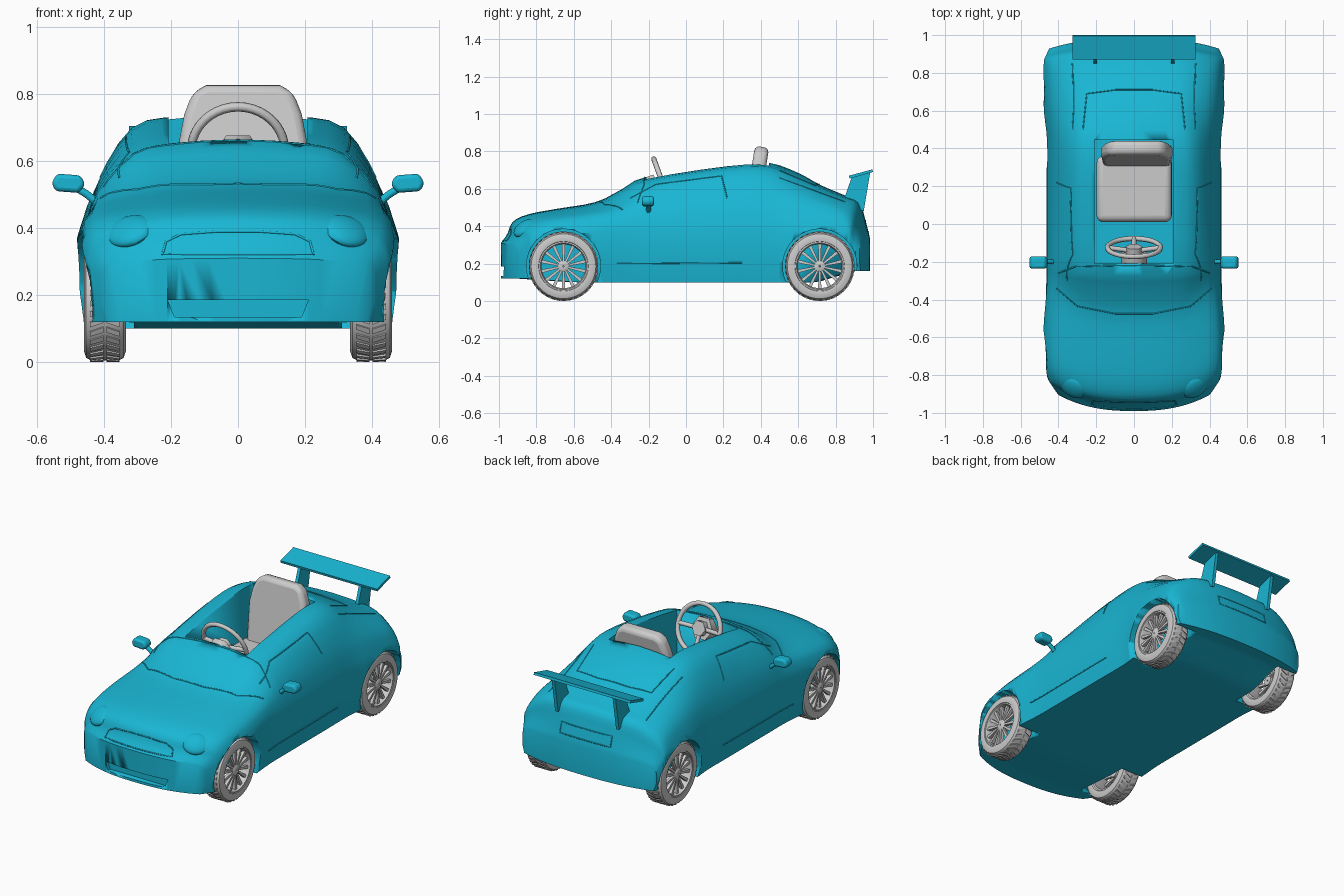
import bpy, bmesh, math
from mathutils import Vector, Matrix
from mathutils.bvhtree import BVHTree

if "Cube" in bpy.data.objects:
    bpy.data.objects.remove(bpy.data.objects["Cube"])

teal = bpy.data.materials.new("teal_paint")
teal.diffuse_color = (0.01, 0.47, 0.66, 1)
teal.use_nodes = True
teal.node_tree.nodes["Principled BSDF"].inputs["Base Color"].default_value = teal.diffuse_color


def add(name, me, mat=None, angle=35):
    ob = bpy.data.objects.new(name, me)
    bpy.context.collection.objects.link(ob)
    if mat:
        me.materials.append(mat)
    if angle:
        bpy.ops.object.select_all(action='DESELECT')
        bpy.context.view_layer.objects.active = ob
        ob.select_set(True)
        bpy.ops.object.shade_smooth_by_angle(angle=math.radians(angle))
    return ob


def mesh(name, verts, faces):
    bm = bmesh.new()
    vs = [bm.verts.new(v) for v in verts]
    for f in faces:
        bm.faces.new([vs[i] for i in f])
    bmesh.ops.remove_doubles(bm, verts=bm.verts, dist=1e-4)
    bmesh.ops.recalc_face_normals(bm, faces=bm.faces)
    me = bpy.data.meshes.new(name)
    bm.to_mesh(me)
    bm.free()
    return me


def prism(name, pts, axis, lo, hi, bevel=0, mat=None, segs=3):
    n = len(pts)
    v = [(t, a, b) if axis == 'x' else (a, t, b) for t in (lo, hi) for a, b in pts]
    f = [(i, (i + 1) % n, n + (i + 1) % n, n + i) for i in range(n)]
    ob = add(name, mesh(name, v, f + [tuple(range(n)), tuple(range(n, 2 * n))]), mat)
    if bevel:
        m = ob.modifiers.new("bevel", 'BEVEL')
        m.width, m.segments = bevel, segs
    return ob


def box(name, x0, x1, y0, y1, z0, z1, bevel=0, mat=None):
    return prism(name, [(x0, z0), (x1, z0), (x1, z1), (x0, z1)], 'y', y0, y1, bevel, mat, 4)


def tube(name, pts, r, mat=None, cyclic=False):
    cu = bpy.data.curves.new(name, 'CURVE')
    cu.dimensions, cu.bevel_depth, cu.bevel_resolution = '3D', r, 1
    cu.use_fill_caps = True
    sp = cu.splines.new('POLY')
    sp.points.add(len(pts) - 1)
    for p, q in zip(sp.points, pts):
        p.co = (*q, 1)
    sp.use_cyclic_u = cyclic
    return add(name, cu, mat, 0)


def smooth(P, n):
    # Catmull-Rom through the given points
    P, out = [Vector(p) for p in P], []
    for i in range(len(P) - 1):
        a, b, c, d = P[max(i - 1, 0)], P[i], P[i + 1], P[min(i + 2, len(P) - 1)]
        for j in range(n):
            t = j / n
            out.append(b + (c - a) * (t / 2) + (a * 2 - b * 5 + c * 4 - d) * (t * t / 2)
                       + (b * 3 - a - c * 3 + d) * (t ** 3 / 2))
    return out + [P[-1]]


def disc(name, r, x0, x1, y, z, n=48):
    return prism(name, [(y + r * math.cos(2 * math.pi * i / n), z + r * math.sin(2 * math.pi * i / n))
                        for i in range(n)], 'x', x0, x1)


# Body stations: y, half width, belt x, belt z, roof edge x, roof edge z, centre z, bow
stations = [
    (-.99, .40, .38, .29, .25, .305, .31, .12), (-.955, .44, .41, .34, .27, .35, .36, .12),
    (-.925, .455, .42, .38, .28, .41, .425, .11), (-.84, .475, .43, .42, .28, .45, .465, .10),
    (-.68, .48, .435, .445, .28, .48, .495, .10), (-.48, .465, .425, .47, .28, .515, .53, .10),
    (-.34, .46, .42, .49, .30, .575, .60, .06), (-.21, .46, .42, .51, .31, .63, .665, .03),
    (.22, .46, .42, .53, .32, .69, .735, 0), (.44, .46, .42, .53, .31, .695, .74, 0),
    (.60, .475, .42, .53, .29, .645, .685, -.02), (.72, .48, .425, .51, .29, .595, .62, -.03),
    (.85, .48, .43, .48, .30, .545, .565, -.04), (.925, .475, .43, .44, .30, .515, .535, -.05),
    (.955, .465, .42, .38, .28, .42, .45, -.06), (.985, .45, .42, .31, .27, .325, .33, -.06)]
clamp = lambda t: max(0, min(1, t))
rings, K = [], 12
for y, w, bx, bz, rx, rz, zc, bow in smooth(stations, 3):
    zb = .1 + .06 * clamp((y - .7) / .2) + .02 * clamp((-.6 - y) / .3)
    zm = min(.37, zb + .75 * (bz - zb))
    top = smooth([(0, zc), (.55 * rx, zc - .25 * (zc - rz)), (rx, rz), (bx, bz), (w, zm)], 3)
    low = [Vector(((w - .015) * i / (K - 1), zb)) for i in range(K)] + [Vector((w, zb + .4 * (zm - zb)))]
    rings.append([(p.x, y + bow * (p.x / .46) ** 2.5, p.y) for p in top + low[::-1]])
R = 2 * K + 2
V, F = [], []
for s in (1, -1):
    o = len(V)
    V += [(s * x, y, z) for r in rings for x, y, z in r]
    for i in range(len(rings) - 1):
        F += [(o + i * R + j, o + i * R + j + 1, o + i * R + R + j + 1, o + i * R + R + j) for j in range(R - 1)]
    for e in (o, o + (len(rings) - 1) * R):
        F += [(e + j, e + j + 1, e + R - 2 - j, e + R - 1 - j) for j in range(K)]
body = add("car_body", mesh("car_body", V, F), teal)

# Cut the cockpit, lower air intake and wheel wells
WY = (-.655, .715)
cutters = [box("cockpit_cutter", -.208, .208, -.21, .445, .30, 1.0),
           prism("intake_cutter", [(-.19, .135), (.19, .135), (.21, .185), (-.21, .185)], 'y', -1.1, -.955)]
cutters += [disc("well_cutter", .198, min(s * .31, s * .6), max(s * .31, s * .6), y, .187)
            for y in WY for s in (1, -1)]
for c in cutters:
    m = body.modifiers.new("cut", 'BOOLEAN')
    m.operation, m.solver, m.object = 'DIFFERENCE', 'EXACT', c
dg = bpy.context.evaluated_depsgraph_get()
cut = bpy.data.meshes.new_from_object(body.evaluated_get(dg))
body.modifiers.clear()
body.data = cut
for c in cutters:
    bpy.data.objects.remove(c)

# Panel lines projected on the body
bm = bmesh.new()
bm.from_mesh(body.data)
tree = BVHTree.FromBMesh(bm)


def hit(view, a, b):
    o, d = {'front': ((a, -2, b), (0, 1, 0)), 'rear': ((a, 2, b), (0, -1, 0)), 'top': ((a, b, 2), (0, 0, -1)),
            'right': ((2, a, b), (-1, 0, 0)), 'left': ((-2, a, b), (1, 0, 0))}[view]
    return tree.ray_cast(Vector(o), Vector(d))


def seam(name, view, pts, closed=False, r=.0035):
    if closed:
        pts = pts + pts[:1]
    P = [Vector(p) for p in pts]
    path = [a.lerp(b, j / 6) for a, b in zip(P, P[1:]) for j in range(6)] + ([] if closed else [P[-1]])
    hits = [hit(view, *p)[0] for p in path]
    tube(name, [h for h in hits if h], r, teal, closed)


def sym(pts):
    return [(-a, b) for a, b in pts] + [(a, b) for a, b in pts[::-1]]


seam("grille_frame", 'front', sym([(.225, .322), (.215, .36), (.17, .382), (.06, .39)]), True)
seam("plate_frame", 'rear', sym([(.17, .37), (.17, .43)]), True)
seam("windshield_base", 'top', sym([(.41, -.34), (.30, -.435), (.10, -.475)]))
seam("windshield_top", 'top', sym([(.40, -.26), (.31, -.225), (.10, -.22)]))
seam("rear_window", 'top', sym([(.27, .50), (.25, .69), (.10, .71)]))
for side in ('right', 'left'):
    seam(side + "_window", side, [(-.30, .55), (-.16, .625), (.19, .67), (.22, .55)])
    seam(side + "_sill_line", side, [(-.37, .2), (.30, .205)])
    seam(side + "_trunk_line", side, [(.50, .66), (.70, .585), (.85, .53)])

# Headlights and hood vent
for s, side in ((1, "right"), (-1, "left")):
    p, n = hit('front', s * .33, .405)[:2]
    if n.y > 0:
        n = -n
    b2 = bmesh.new()
    bmesh.ops.create_uvsphere(b2, u_segments=24, v_segments=12, radius=1,
                              matrix=Matrix.Translation(p - n * .02) @ n.to_track_quat('Z', 'Y').to_matrix().to_4x4()
                              @ Matrix.Diagonal((.075, .065, .028, 1)))
    me = bpy.data.meshes.new("headlight")
    b2.to_mesh(me)
    b2.free()
    add(side + "_headlight", me, teal)
    # Door mirror on its arm
    tube(side + "_mirror_arm", [(s * .42, -.2, .475), (s * .45, -.2, .50), (s * .49, -.2, .525)], .013, teal)
    prism(side + "_mirror", [(s * a, b) for a, b in ((.455, .53), (.47, .557), (.54, .562), (.556, .535),
                                                     (.545, .51), (.475, .505))], 'y', -.235, -.172, .012, teal)
    # Spoiler post
    prism(side + "_spoiler_post", [(.84, .53), (.95, .48), (.985, .69), (.885, .66)], 'x',
          s * .205 - .01, s * .205 + .01, 0, teal)
prism("hood_vent", [(-.90, .43), (-.86, .455), (-.80, .47), (-.80, .45), (-.88, .42)], 'x', -.07, .07, .003, teal)
prism("spoiler_wing", [(.875, .655), (1.0, .69), (.996, .704), (.871, .67)], 'x', -.325, .325, 0, teal)

# Wheel: tyre, tread blocks, rim, spokes and hub in one mesh
WV, WF = [], []


def part(verts, faces):
    o = len(WV)
    WV.extend(verts)
    WF.extend(tuple(o + i for i in f) for f in faces)


def lathe(prof, n=48):
    k = len(prof)
    part([(x, r * math.cos(2 * math.pi * i / n), r * math.sin(2 * math.pi * i / n)) for i in range(n) for x, r in prof],
         [(i * k + j, i * k + (j + 1) % k, (i + 1) % n * k + (j + 1) % k, (i + 1) % n * k + j)
          for i in range(n) for j in range(k)])


def block(corners, lo, hi, rot, radial):
    v = [rot @ Vector((a, b, t) if radial else (t, a, b)) for t in (lo, hi) for a, b in corners]
    part(v, [(0, 1, 2, 3), (4, 5, 6, 7)] + [(i, (i + 1) % 4, 4 + (i + 1) % 4, 4 + i) for i in range(4)])


lathe([(-.063, .152), (-.056, .173), (-.042, .181), (.042, .181), (.056, .173), (.063, .152),
       (.06, .133), (.045, .125), (-.05, .125), (-.06, .133)])
lathe([(.044, .127), (.057, .134), (.058, .124), (.042, .117), (-.05, .117), (-.052, .127)])
lathe([(.0, .004), (.0, .028), (.048, .03), (.053, .022), (.053, .004)], 24)
for i in range(36):
    rot = Matrix.Rotation(2 * math.pi * i / 36, 3, 'X')
    for s in (1, -1):
        block([(s * .004, -.012), (s * .044, .004), (s * .044, .02), (s * .004, .006)], .176, .1855, rot, True)
for i in range(14):
    rot = Matrix.Rotation(2 * math.pi * i / 14, 3, 'X')
    block([(-.005, .02), (.005, .02), (.009, .12), (-.009, .12)], .03, .048, rot, False)
wheel = mesh("wheel", WV, WF)
for y, end in zip(WY, ("front", "rear")):
    for s, side in ((1, "right"), (-1, "left")):
        w = add(f"{end}_{side}_wheel", wheel)
        w.location = (s * .397, y, .186)
        w.rotation_euler.z = 0 if s > 0 else math.pi

# Seat cushion and backrest
box("seat_cushion", -.198, .2, .01, .36, .32, .45, .035)
back = prism("seat_back", [(-.18, -.2), (.18, -.2), (.19, .05), (.175, .13), (.15, .195), (.11, .217),
                           (-.11, .217), (-.15, .195), (-.175, .13), (-.19, .05)], 'y', -.038, .038, .025)
back.location = (.015, .372, .61)
back.rotation_euler.x = -.16

# Steering wheel with spokes, hub and column
M = Matrix.Translation((0, -.125, .63)) @ Matrix.Rotation(math.radians(110), 4, 'X')
ring = [M @ Vector((.14 * math.cos(t * math.pi / 20), .14 * math.sin(t * math.pi / 20), 0)) for t in range(40)]
tube("steering_ring", ring, .014, None, True)
for name, a in (("right", 0), ("left", math.pi), ("lower", -math.pi / 2)):
    tube(name + "_steering_spoke", [M @ Vector((0, 0, .02)), M @ Vector((.138 * math.cos(a), .138 * math.sin(a), 0))], .013)
tube("steering_hub", [M @ Vector((0, 0, -.005)), M @ Vector((0, 0, .03))], .045)
tube("steering_column", [M @ Vector((0, 0, .03)), M @ Vector((0, 0, .11))], .07)
bm.free()
